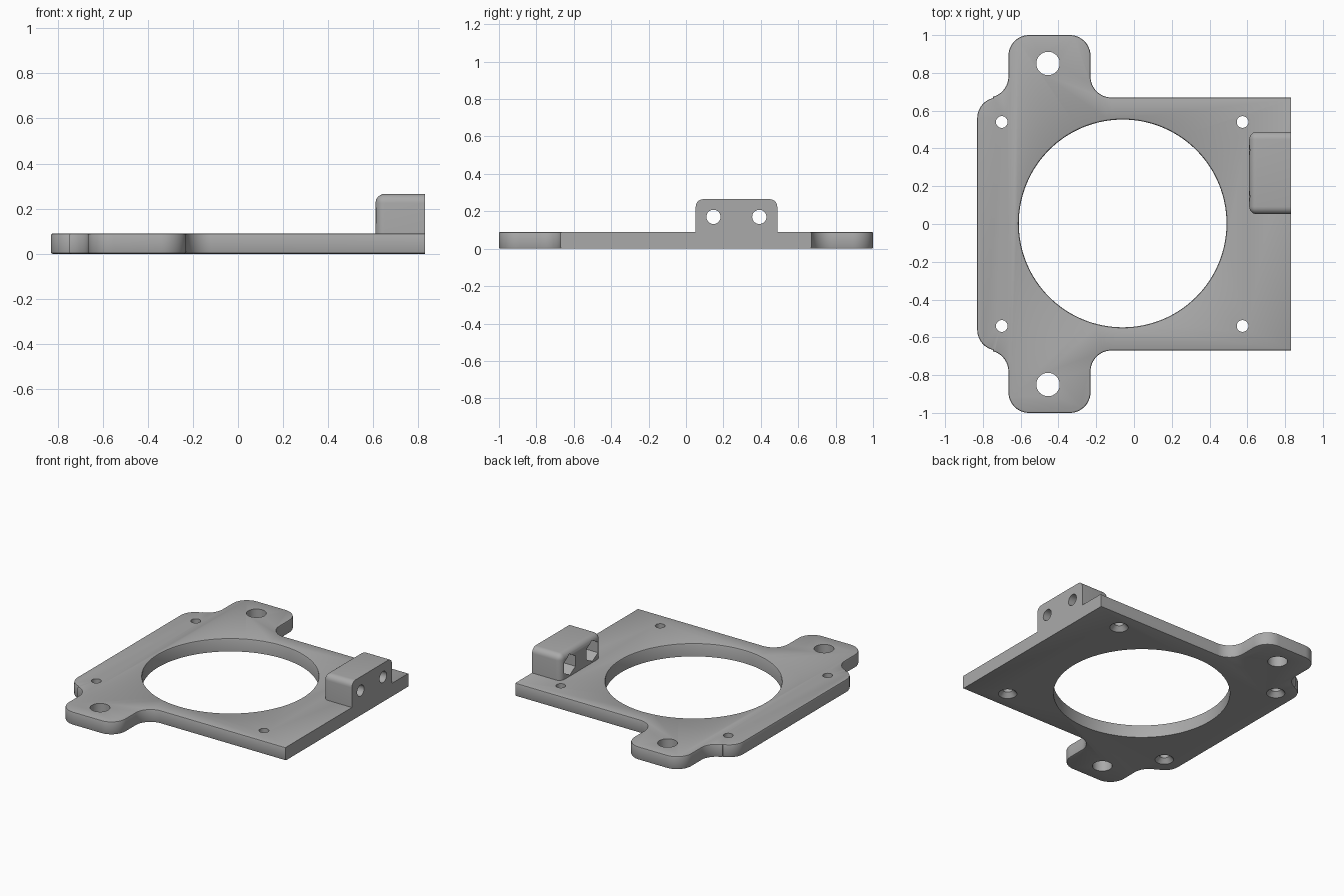
import bpy, bmesh
from math import sin, cos, tau, radians, atan2, degrees
from mathutils import Matrix

if "Cube" in bpy.data.objects:
    bpy.data.objects.remove(bpy.data.objects["Cube"])

H = 0.09        # plate thickness
RIGHT = 0.83    # flat mounting edge
R = 0.11        # outline corner radius

grey = bpy.data.materials.new("grey plastic")
grey.use_nodes = True
grey.diffuse_color = (0.4, 0.4, 0.4, 1)
grey.node_tree.nodes["Principled BSDF"].inputs["Base Color"].default_value = (0.4, 0.4, 0.4, 1)


def add_object(name, bm):
    bmesh.ops.recalc_face_normals(bm, faces=bm.faces)
    mesh = bpy.data.meshes.new(name)
    bm.to_mesh(mesh)
    bm.free()
    mesh.materials.append(grey)
    obj = bpy.data.objects.new(name, mesh)
    bpy.context.collection.objects.link(obj)
    return obj


def arc(cx, cy, start, end, r=R, steps=12):
    angles = [radians(start + (end - start) * i / steps) for i in range(steps + 1)]
    return [(cx + r * cos(a), cy + r * sin(a)) for a in angles]


def prism(outline, z0, z1):
    bm = bmesh.new()
    face = bm.faces.new([bm.verts.new((x, y, z0)) for x, y in outline])
    top = bmesh.ops.extrude_face_region(bm, geom=[face])["geom"]
    bmesh.ops.translate(bm, verts=[v for v in top if isinstance(v, bmesh.types.BMVert)],
                        vec=(0, 0, z1 - z0))
    return bm


def round_edges(bm, test, radius, segments):
    edges = [e for e in bm.edges if test(*(v.co for v in e.verts))]
    bmesh.ops.bevel(bm, geom=edges, offset=radius, segments=segments,
                    profile=0.5, affect='EDGES')


def turned_cutter(profile, matrix, sides=32, turn=0.0):
    """Closed solid of revolution from (radius, height) pairs."""
    bm = bmesh.new()
    rings = [[bm.verts.new((r * cos(tau * i / sides + turn), r * sin(tau * i / sides + turn), z))
              for i in range(sides)] for r, z in profile]
    for low, high in zip(rings, rings[1:]):
        for i in range(sides):
            j = (i + 1) % sides
            bm.faces.new((low[i], low[j], high[j], high[i]))
    bm.faces.new(rings[0])
    bm.faces.new(rings[-1])
    bm.transform(matrix)
    return add_object("cutter", bm)


def cut(obj, cutters):
    for c in cutters:
        mod = obj.modifiers.new("cut", 'BOOLEAN')
        mod.operation = 'DIFFERENCE'
        mod.solver = 'EXACT'
        mod.object = c
    graph = bpy.context.evaluated_depsgraph_get()
    mesh = bpy.data.meshes.new_from_object(obj.evaluated_get(graph))
    obj.modifiers.clear()
    obj.data = mesh
    for c in cutters:
        bpy.data.objects.remove(c)
    bpy.ops.object.select_all(action='DESELECT')
    obj.select_set(True)
    bpy.context.view_layer.objects.active = obj
    bpy.ops.object.shade_smooth_by_angle(angle=radians(35))


# Plate outline: back half from right to left, then mirrored to the front
tab_l, tab_r, side = -0.665, -0.23, 0.67
corner, fillet = (-0.83 + R, side - R), (tab_l - R, side + R)
lean = degrees(atan2(fillet[1] - corner[1], fillet[0] - corner[0]))
back = [(RIGHT, side)]
back += arc(tab_r + R, side + R, 270, 180)
back += arc(tab_r - R, 1 - R, 0, 90)
back += arc(tab_l + R, 1 - R, 90, 180)
back += arc(*fillet, 0, lean - 180)
back += arc(*corner, lean, 180)
outline = back + [(x, -y) for x, y in reversed(back)]

bm = prism(outline, 0, H)
round_edges(bm, lambda a, b: abs(a.z - b.z) < 1e-5 and min(a.x, b.x) < RIGHT - 1e-4, 0.008, 2)
plate = add_object("plate", bm)

# Large opening with a softened upper rim
r, s = 0.55, 0.01
cutters = [turned_cutter([(r, -0.1), (r, H - s), (r + s * 0.3, H - s * 0.3), (r + s, H), (r + s, H + 0.1)],
                         Matrix.Translation((-0.06, 0.003, 0)), 128)]
for sign in (-1, 1):
    # Tab holes
    cutters.append(turned_cutter([(0.062, -0.1), (0.062, H + 0.1)],
                                 Matrix.Translation((-0.455, sign * 0.85, 0))))
    # Screw holes, countersunk underneath
    for x in (-0.70, 0.575):
        cutters.append(turned_cutter([(0.058, -0.1), (0.058, 0), (0.031, 0.03), (0.031, H + 0.1)],
                                     Matrix.Translation((x, sign * 0.54, 0))))
cut(plate, cutters)

# Upright mounting block on the flat edge
x0, y0, y1, top = 0.61, 0.052, 0.488, 0.265
bm = prism([(x0, y0), (RIGHT, y0), (RIGHT, y1), (x0, y1)], H, top)
round_edges(bm, lambda a, b: min(a.x, b.x) < RIGHT - 1e-4 and max(a.z, b.z) > H + 1e-4, 0.04, 6)
block = add_object("mounting_block", bm)

# Cross holes with hexagonal nut pockets on the inner side
cutters = []
for y in (0.147, 0.392):
    place = Matrix.Translation((x0, y, 0.17)) @ Matrix.Rotation(tau / 4, 4, 'Y')
    cutters.append(turned_cutter([(0.038, -0.1), (0.038, 0.4)], place))
    cutters.append(turned_cutter([(0.072, -0.1), (0.072, 0.11)], place, 6))
cut(block, cutters)
